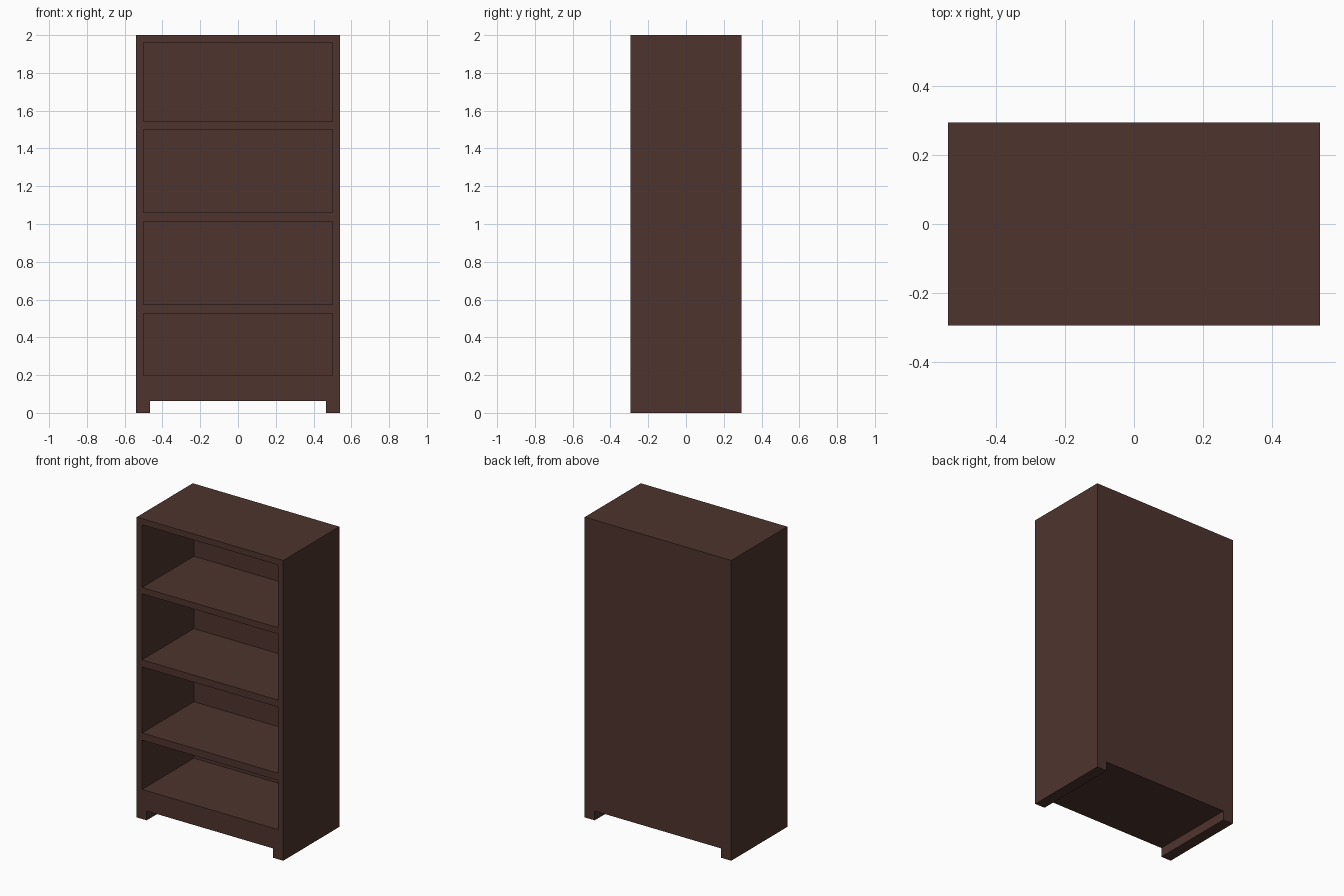
import bpy

if "Cube" in bpy.data.objects:
    bpy.data.objects.remove(bpy.data.objects["Cube"])

wood = bpy.data.materials.new("dark_brown_wood")
wood.diffuse_color = (0.0762, 0.0343, 0.0273, 1.0)
wood.use_nodes = True
wood.node_tree.nodes["Principled BSDF"].inputs["Base Color"].default_value = wood.diffuse_color


def box(name, x0, x1, y0, y1, z0, z1):
    """Axis-aligned box between the given limits."""
    bpy.ops.mesh.primitive_cube_add(size=1)
    ob = bpy.context.object
    ob.name = name
    for v in ob.data.vertices:
        v.co.x = x0 if v.co.x < 0 else x1
        v.co.y = y0 if v.co.y < 0 else y1
        v.co.z = z0 if v.co.z < 0 else z1
    ob.data.materials.append(wood)
    return ob


def cut(target, cutter):
    """Subtract the cutter, then remove it."""
    mod = target.modifiers.new("cut", 'BOOLEAN')
    mod.operation = 'DIFFERENCE'
    mod.solver = 'EXACT'
    mod.object = cutter
    bpy.context.view_layer.objects.active = target
    bpy.ops.object.modifier_apply(modifier=mod.name)
    bpy.data.objects.remove(cutter, do_unlink=True)


HX, HY = 0.54, 0.295

# Bookcase body
body = box("bookcase_body", -HX, HX, -HY, HY, 0, 2)

# Open compartments between the shelves, closed by the back panel
for z0, z1 in [(0.197, 0.525), (0.573, 1.013), (1.06, 1.5), (1.542, 1.96)]:
    cut(body, box("compartment_cutter", -0.5, 0.5, -HY - 0.1, 0.25, z0, z1))

# Gap under the body, leaving two full-depth feet
cut(body, box("foot_gap_cutter", -0.466, 0.466, -HY - 0.1, HY + 0.1, -0.1, 0.062))
